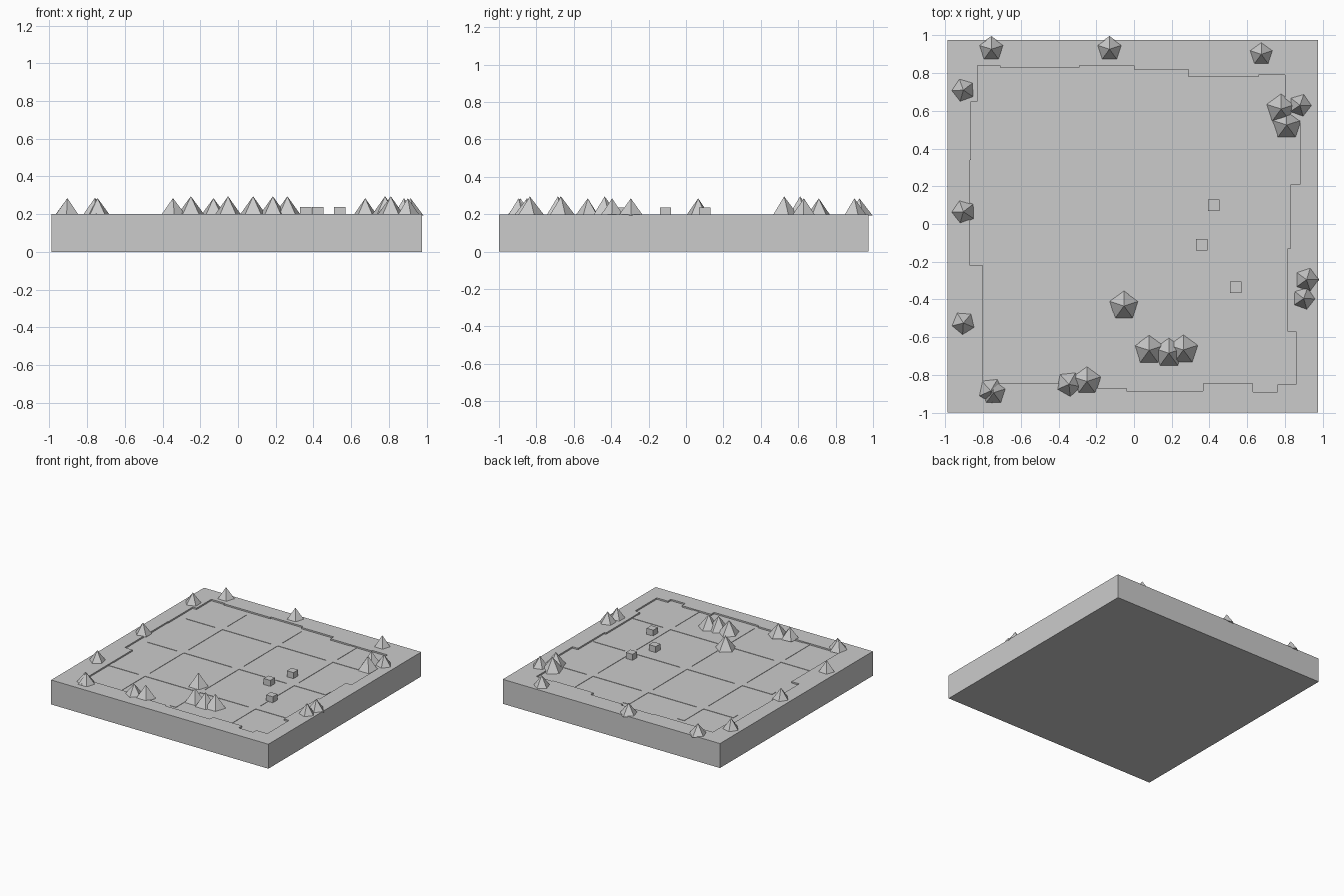
import bpy, bmesh
from math import radians

default = bpy.data.objects.get("Cube")
if default:
    bpy.data.objects.remove(default, do_unlink=True)

TOP, FLOOR = 0.2, 0.188

stone = bpy.data.materials.new("plain grey")
stone.use_nodes = True
GREY = (0.6, 0.6, 0.6, 1)
stone.diffuse_color = GREY
stone.node_tree.nodes["Principled BSDF"].inputs["Base Color"].default_value = GREY


def box(name, x0, x1, y0, y1, z0, z1):
    bpy.ops.mesh.primitive_cube_add(
        size=1, location=((x0 + x1) / 2, (y0 + y1) / 2, (z0 + z1) / 2))
    ob = bpy.context.object
    ob.name = name
    ob.scale = (x1 - x0, y1 - y0, z1 - z0)
    ob.data.materials.append(stone)
    return ob


def tree(name, x, y, radius, turn, bottom):
    tip = 0.295 if radius > 0.072 else 0.285
    bpy.ops.mesh.primitive_cone_add(
        vertices=5, radius1=radius, depth=tip - bottom,
        location=(x, y, (tip + bottom) / 2),
        rotation=(0, 0, radians(turn - 90)))
    ob = bpy.context.object
    ob.name = name
    ob.data.materials.append(stone)


# Base slab
slab = box("base_slab", -0.99, 0.975, -1, 0.975, 0, TOP)

# Shallow stepped field: each pair is a corner, the next shares its y
corners = [(-.83, .84), (-.71, .83), (-.29, .84), (0, .82), (.29, .78), (.66, .79),
           (.8, .55), (.88, .21), (.83, -.13), (.815, -.57), (.86, -.85),
           (.76, -.89), (.63, -.845), (.365, -.885), (-.04, -.87), (-.29, -.845),
           (-.8, -.22), (-.87, .34), (-.865, .65)]
outline = []
for i, (x, y) in enumerate(corners):
    outline += [(x, y), (corners[(i + 1) % len(corners)][0], y)]

bm = bmesh.new()
face = bm.faces.new([bm.verts.new((x, y, FLOOR)) for x, y in outline])
raised = bmesh.ops.extrude_face_region(bm, geom=[face])["geom"]
bmesh.ops.translate(bm, vec=(0, 0, 0.1),
                    verts=[g for g in raised if isinstance(g, bmesh.types.BMVert)])
bmesh.ops.recalc_face_normals(bm, faces=bm.faces)
mesh = bpy.data.meshes.new("field_cutter")
bm.to_mesh(mesh)
bm.free()
cutter = bpy.data.objects.new("field_cutter", mesh)
cutter.hide_render = True
bpy.context.collection.objects.link(cutter)

cut = slab.modifiers.new("field", "BOOLEAN")
cut.operation = "DIFFERENCE"
cut.solver = "EXACT"
cut.object = cutter
bpy.context.view_layer.objects.active = slab
bpy.ops.object.modifier_apply(modifier=cut.name)
bpy.data.objects.remove(cutter, do_unlink=True)

# Thin path strips dividing the field
for i, p in enumerate((-0.5, 0, 0.5)):
    box(f"path_across_{i}", -0.8, 0.815, p - 0.03, p + 0.03, FLOOR - 0.003, FLOOR + 0.003)
    box(f"path_along_{i}", p - 0.03, p + 0.03, -0.845, 0.78, FLOOR - 0.003, FLOOR + 0.003)

# Small blocks on the field
for i, (x, y) in enumerate([(.423, .1), (.36, -.11), (.54, -.335)]):
    box(f"block_{i}", x - 0.03, x + 0.03, y - 0.03, y + 0.03, FLOOR - 0.005, 0.237)

# Rim trees: x, y, radius, turn
rim_trees = [(-.757, .927, .07, 90), (-.13, .927, .07, 90), (.675, .9, .066, 90),
             (-.905, .71, .066, 110), (-.905, .065, .066, 110), (-.905, -.525, .066, 50),
             (-.76, -.885, .07, 60), (-.745, -.895, .07, 90), (-.345, -.85, .07, 60),
             (-.25, -.835, .078, 90), (.88, .63, .065, 70), (.915, -.295, .068, 0),
             (.9, -.395, .064, 70)]
for i, t in enumerate(rim_trees):
    tree(f"rim_tree_{i}", *t, 0.194)

# Field trees
field_trees = [(-.053, -.435), (.08, -.67), (.185, -.685), (.262, -.668),
               (.78, .61), (.81, .525)]
for i, (x, y) in enumerate(field_trees):
    tree(f"field_tree_{i}", x, y, 0.08, 90, FLOOR)
